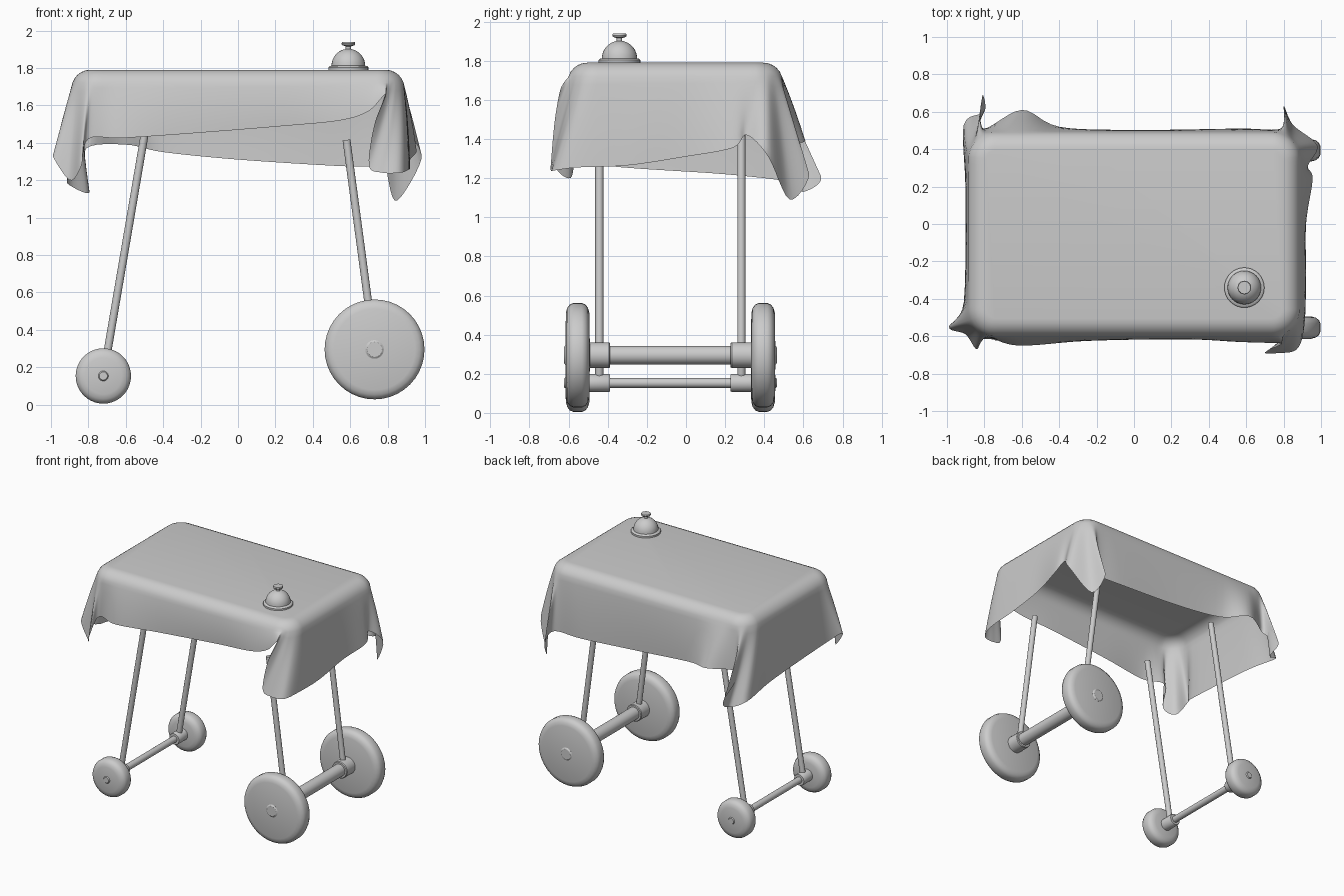
import bpy, bmesh, math
from mathutils import Vector

if "Cube" in bpy.data.objects:
    bpy.data.objects.remove(bpy.data.objects["Cube"])

CY = -0.08            # middle of the axles and legs in y


def finish(bm, name, angle=35):
    bmesh.ops.recalc_face_normals(bm, faces=bm.faces)
    me = bpy.data.meshes.new(name)
    bm.to_mesh(me)
    bm.free()
    ob = bpy.data.objects.new(name, me)
    bpy.context.collection.objects.link(ob)
    bpy.ops.object.select_all(action='DESELECT')
    ob.select_set(True)
    bpy.context.view_layer.objects.active = ob
    bpy.ops.object.shade_smooth_by_angle(angle=math.radians(angle))
    return ob


def lathe(name, profile, origin, axis=(0, 0, 1), seg=32):
    """Spin (radius, height) points round an axis; the ends are capped."""
    bm = bmesh.new()
    q = Vector((0, 0, 1)).rotation_difference(Vector(axis))
    rings = []
    for r, h in profile:
        rings.append([bm.verts.new(Vector(origin) + q @ Vector((
            r * math.cos(2 * math.pi * i / seg), r * math.sin(2 * math.pi * i / seg), h)))
            for i in range(seg)])
    for a, b in zip(rings, rings[1:]):
        for i in range(seg):
            j = (i + 1) % seg
            bm.faces.new((a[i], a[j], b[j], b[i]))
    bm.faces.new(rings[0])
    bm.faces.new(rings[-1])
    return finish(bm, name)


def rod(name, a, b, r, seg=16):
    a, b = Vector(a), Vector(b)
    return lathe(name, [(r, 0), (r, (b - a).length)], a, b - a, seg)


# Wheels, hubs, collars, axles and slanted legs
sets = [  # name, wheel x, z, radius, hub r, axle r, collar r, leg top x, z
    ("large", 0.73, 0.295, 0.267, 0.05, 0.048, 0.066, 0.58, 1.415),
    ("small", -0.72, 0.153, 0.148, 0.027, 0.025, 0.046, -0.50, 1.44)]
for nm, x, z, R, hub, axle, collar, lx, lz in sets:
    rod(nm + "_axle", (x, CY - 0.40, z), (x, CY + 0.40, z), axle, 24)
    for side, s in (("front", -1), ("back", 1)):
        tag = f"{nm}_{side}_"
        half = [(R, 0.022), (R - 0.008, 0.04), (R - 0.025, 0.053),
                (R - 0.05, 0.06), (0.02, 0.063)]
        prof = [(r, -h) for r, h in reversed(half)] + half
        lathe(tag + "wheel", prof, (x, CY + s * 0.474, z), (0, 1, 0), 40)
        lathe(tag + "hub", [(hub, 0.5), (hub, 0.537), (hub * 0.8, 0.544)],
              (x, CY, z), (0, s, 0), 24)
        lathe(tag + "collar", [(collar * 0.93, 0.308), (collar, 0.314),
                               (collar, 0.42)], (x, CY, z), (0, s, 0), 24)
        y = CY + s * 0.363
        rod(tag + "leg", (x, y, z), (lx, y, lz), 0.021)

# Service bell: base plate, dome and push button
dome = [(0.09 * math.cos(a), 1.812 + 0.09 * math.sin(a))
        for a in [math.radians(d) for d in range(0, 81, 10)]]
lathe("bell", [(0.107, 1.788), (0.107, 1.803), (0.10, 1.81)] + dome, (0.59, -0.34, 0))
lathe("bell_button", [(0.014, 1.89), (0.014, 1.915), (0.034, 1.922), (0.037, 1.93),
                      (0.034, 1.938)], (0.59, -0.34, 0), seg=12)

# Tablecloth: hem stations (perimeter position, x, y, z); whole numbers = corners
HEM = [
    (0.06, -0.80, -0.60, 1.42), (0.15, -0.62, -0.65, 1.425), (0.35, -0.25, -0.625, 1.45),
    (0.65, 0.25, -0.615, 1.49), (0.82, 0.55, -0.63, 1.52), (0.91, 0.70, -0.635, 1.57),
    (0.955, 0.79, -0.64, 1.66), (0.97, 0.73, -0.67, 1.50), (0.985, 0.70, -0.69, 1.28),
    (1.00, 0.77, -0.69, 1.24), (1.04, 0.87, -0.67, 1.24), (1.09, 0.91, -0.55, 1.255),
    (1.30, 0.92, -0.30, 1.265), (1.55, 0.92, 0.0, 1.31), (1.80, 0.955, 0.24, 1.355),
    (1.93, 0.93, 0.31, 1.42), (1.97, 0.98, 0.42, 1.31), (2.00, 0.85, 0.53, 1.09),
    (2.03, 0.80, 0.63, 1.22), (2.07, 0.80, 0.51, 1.27), (2.15, 0.55, 0.51, 1.275),
    (2.50, 0.0, 0.50, 1.31), (2.75, -0.40, 0.52, 1.35), (2.88, -0.60, 0.61, 1.39),
    (2.95, -0.81, 0.51, 1.37), (2.99, -0.81, 0.69, 1.21), (3.02, -0.80, 0.60, 1.13),
    (3.07, -0.91, 0.53, 1.18), (3.30, -0.90, 0.20, 1.22), (3.85, -0.91, -0.42, 1.265),
    (3.96, -0.99, -0.55, 1.33), (4.00, -0.90, -0.59, 1.20), (4.03, -0.84, -0.67, 1.27)]
TOP, SHOULDER, STEPS = 1.79, 0.10, 6
CORNERS = [(-0.74, -0.455), (0.74, -0.455), (0.74, 0.345), (-0.74, 0.345)]


def rim(t):
    """Point and outward direction on the rounded table edge."""
    k, w = round(t), 0.08
    d = t - k
    if abs(d) < w:
        p = Vector((*CORNERS[k % 4], 0))
        a = math.radians(-135 + 90 * k + 45 * d / w)
    else:
        k = math.floor(t)
        f = (t - k - w) / (1 - 2 * w)
        p = Vector((*CORNERS[k % 4], 0)).lerp(Vector((*CORNERS[(k + 1) % 4], 0)), f)
        a = math.radians(-90 + 90 * k)
    return p, Vector((math.cos(a), math.sin(a), 0))


def catmull(p0, p1, p2, p3, u):
    return 0.5 * (2 * p1 + (p2 - p0) * u + (2 * p0 - 5 * p1 + 4 * p2 - p3) * u * u
                  + (3 * p1 - p0 - 3 * p2 + p3) * u ** 3)


bm = bmesh.new()
cols = []
n = len(HEM)
for i in range(n):
    pts = [Vector(HEM[(i + k) % n][1:]) for k in (-1, 0, 1, 2)]
    t0, t1 = HEM[i][0], HEM[(i + 1) % n][0] + (4 if i == n - 1 else 0)
    for s in range(STEPS):
        u = s / STEPS
        hem = catmull(*pts, u)
        p, nrm = rim(t0 + (t1 - t0) * u)
        flat = p + nrm * 0.05 + Vector((0, 0, TOP))
        col = []
        for j in range(6):                      # rounded shoulder
            a = j * math.pi / 12.5
            col.append(flat + nrm * SHOULDER * math.sin(a)
                       + Vector((0, 0, SHOULDER * (math.cos(a) - 1))))
        a = col[-1]
        ctrl = a.lerp(hem, 0.4)
        ctrl = Vector((ctrl.x, ctrl.y, a.z + (hem.z - a.z) * 0.45)) + nrm * 0.015
        for j in range(1, 11):                  # hanging part
            v = j / 10
            col.append(a * (1 - v) ** 2 + ctrl * 2 * v * (1 - v) + hem * v * v)
        cols.append([bm.verts.new(c) for c in col])
for a, b in zip(cols, cols[1:] + cols[:1]):
    for j in range(len(a) - 1):
        bm.faces.new((a[j], a[j + 1], b[j + 1], b[j]))
bm.faces.new([c[0] for c in cols])
finish(bm, "tablecloth", 80)
